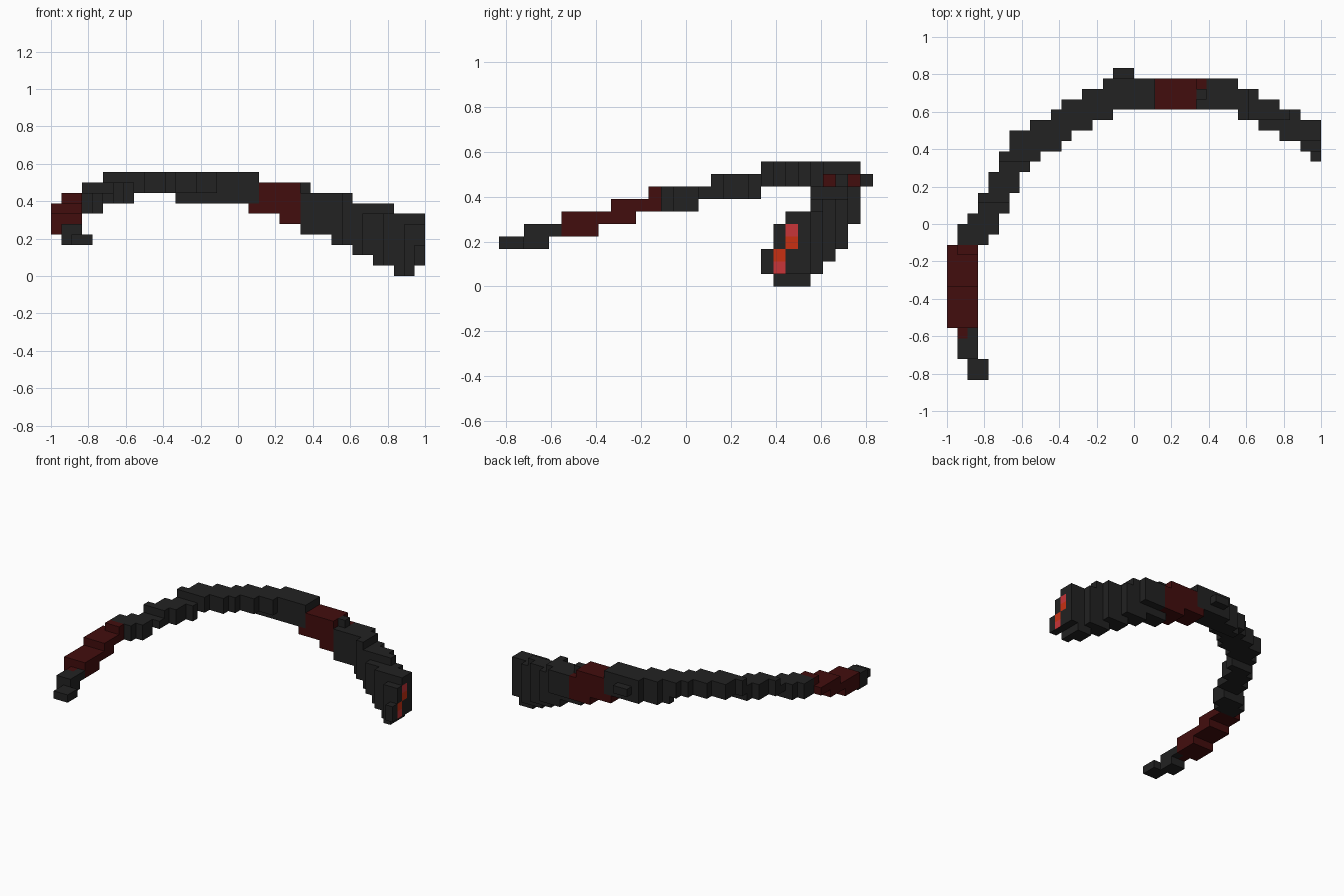
import bpy
import bmesh
from mathutils import Vector

UNIT = 1 / 18                      # edge length of one block
ORIGIN = Vector((-1, -15 * UNIT, 0))

default_cube = bpy.data.objects.get("Cube")
if default_cube:
    bpy.data.objects.remove(default_cube, do_unlink=True)


def make_material(name, color):
    material = bpy.data.materials.new(name)
    material.use_nodes = True
    rgba = (*color, 1)
    material.diffuse_color = rgba
    shader = material.node_tree.nodes["Principled BSDF"]
    shader.inputs["Base Color"].default_value = rgba
    shader.inputs["Roughness"].default_value = 0.9
    return material


charcoal = make_material("charcoal", (0.016, 0.016, 0.016))
dark_red = make_material("dark red", (0.055, 0.004, 0.004))
crimson = make_material("crimson", (0.58, 0.035, 0.04))
orange = make_material("orange red", (0.58, 0.03, 0.006))
materials = [charcoal, dark_red, crimson, orange]
CHARCOAL, DARK_RED, CRIMSON, ORANGE = range(len(materials))


def expand(steps):
    """Turn (count, value...) runs into one value per block."""
    return [values for count, *values in steps for _ in range(count)]


# Thin limb, from the tip backward: rows, left, right, bottom, top
limb_rows = expand([
    (2, 2, 4, 3, 4), (2, 1, 3, 3, 5), (1, 1, 3, 4, 5), (3, 0, 3, 4, 6),
    (1, 0, 3, 5, 6), (2, 0, 3, 5, 7), (1, 0, 3, 6, 7), (1, 0, 3, 6, 8),
    (1, 1, 4, 6, 8), (1, 1, 5, 6, 8), (1, 2, 5, 6, 8), (1, 3, 6, 7, 8),
    (1, 3, 6, 7, 9), (2, 4, 7, 7, 9), (1, 5, 8, 7, 9), (1, 5, 9, 8, 10),
    (1, 6, 11, 8, 10), (1, 6, 12, 8, 10), (1, 8, 14, 8, 10),
    (1, 10, 16, 8, 10),
])

# Crown and thick limb: outline of each row, and height of each column
FIRST_THICK_COLUMN = 11
thick_rows = {
    21: (35, 36), 22: (34, 36), 23: (32, 36), 24: (30, 36), 25: (28, 34),
    26: (11, 32), 27: (13, 30), 28: (15, 28),
}
column_heights = expand([
    (1, 8, 10), (7, 7, 10), (1, 6, 10), (2, 6, 9), (2, 5, 9), (1, 4, 9),
    (2, 4, 8), (2, 3, 8), (2, 2, 7), (2, 1, 7), (2, 0, 6), (1, 1, 6),
])
row_floor = {25: 1, 26: 2, 27: 3, 28: 5}       # outer side is cut away below
row_ceiling = {21: 3, 22: 5, 23: 6, 24: 6}     # inner side is cut away above

thin_limb, thick_limb = set(), set()
for row, (left, right, bottom, top) in enumerate(limb_rows):
    for column in range(left, right):
        for level in range(bottom, top):
            thin_limb.add((column, row, level))
thin_limb.discard((0, 12, 7))

for row, (left, right) in thick_rows.items():
    for column in range(left, right):
        bottom, top = column_heights[column - FIRST_THICK_COLUMN]
        bottom = max(bottom, row_floor.get(row, 0))
        top = min(top, row_ceiling.get(row, top))
        for level in range(bottom, top):
            thick_limb.add((column, row, level))
thick_limb |= {(column, 29, 8) for column in (16, 17)}   # knob at the back
thick_limb -= {(24, 26, 8), (24, 28, 8)}
thick_limb -= thin_limb
all_blocks = thin_limb | thick_limb

# Glowing marks on the blunt end: (row, level) -> colour
glow = {(22, 1): CRIMSON, (22, 2): ORANGE, (23, 3): ORANGE, (23, 4): CRIMSON}


def face_color(block, axis, sign):
    column, row, level = block
    if axis == 0 and sign > 0 and column == 35 and (row, level) in glow:
        return glow[row, level]
    if block in thin_limb:
        on_band = 5 <= row <= 12 or (row == 4 and column == 1)
    else:
        on_band = 20 <= column <= 23 or (column == 19 and level == 6)
        on_band = on_band or (column == 24 and row == 28)
    return DARK_RED if on_band else CHARCOAL


def build_blocks(name, blocks):
    """Make one mesh from the outer faces of a set of blocks."""
    bm = bmesh.new()
    corners = {}

    def corner(point):
        if point not in corners:
            corners[point] = bm.verts.new(ORIGIN + Vector(point) * UNIT)
        return corners[point]

    for block in sorted(blocks):
        for axis in range(3):
            for sign in (-1, 1):
                neighbour = list(block)
                neighbour[axis] += sign
                if tuple(neighbour) in all_blocks:
                    continue
                start = list(block)
                start[axis] += max(sign, 0)
                u, v = (axis + 1) % 3, (axis + 2) % 3
                loop = []
                for du, dv in ((0, 0), (1, 0), (1, 1), (0, 1)):
                    point = list(start)
                    point[u] += du
                    point[v] += dv
                    loop.append(corner(tuple(point)))
                face = bm.faces.new(loop if sign > 0 else loop[::-1])
                face.material_index = face_color(block, axis, sign)

    mesh = bpy.data.meshes.new(name)
    bm.to_mesh(mesh)
    bm.free()
    for material in materials:
        mesh.materials.append(material)
    part = bpy.data.objects.new(name, mesh)
    bpy.context.collection.objects.link(part)
    return part


build_blocks("thin_limb", thin_limb)
build_blocks("thick_limb", thick_limb)
